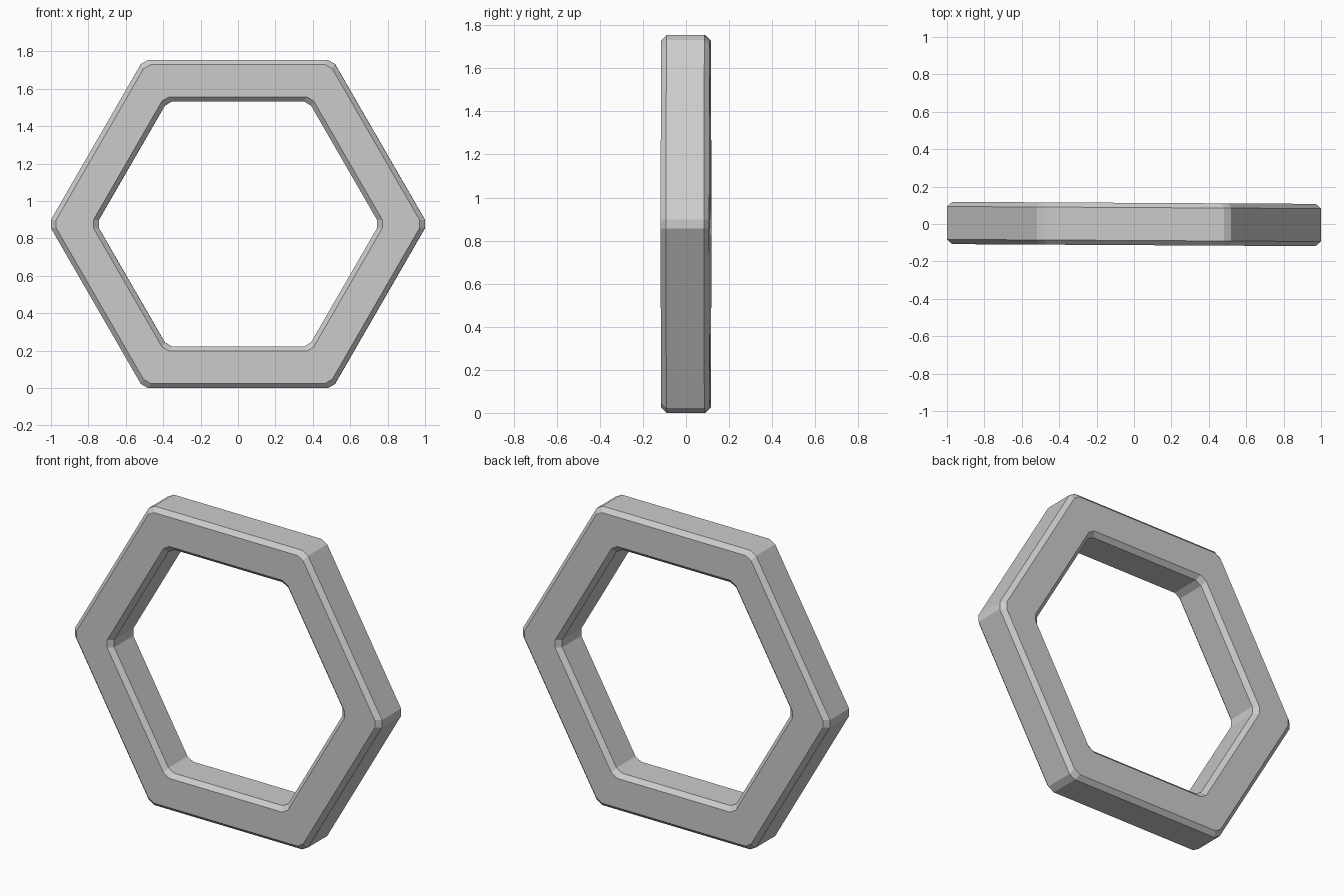
import bpy
import bmesh
from math import radians, cos, sin, tan
from mathutils import Vector

default = bpy.data.objects.get("Cube")
if default:
    bpy.data.objects.remove(default, do_unlink=True)

OUTER, INNER = 0.877, 0.655   # centre to outer and inner flats
HALF_DEPTH = 0.113
BEVEL = 0.025
CENTRE = Vector((0, 0, OUTER))

# Material
grey = bpy.data.materials.new("light grey")
grey.use_nodes = True
colour = (0.6, 0.6, 0.6, 1)
grey.diffuse_color = colour
grey.node_tree.nodes["Principled BSDF"].inputs["Base Color"].default_value = colour

# Bevelled cross-section as (distance from centre, depth)
d, b = HALF_DEPTH, BEVEL
profile = [(OUTER, b - d), (OUTER, d - b), (OUTER - b, d), (INNER + b, d),
           (INNER, d - b), (INNER, b - d), (INNER + b, -d), (OUTER - b, -d)]

# Sweep the section round a hexagon with clipped corners
bm = bmesh.new()
sections = []
for side in range(6):
    angle = radians(30 + 60 * side)
    normal = Vector((cos(angle), 0, sin(angle)))
    tangent = Vector((-sin(angle), 0, cos(angle)))
    for end in (-1, 1):
        section = []
        for apothem, y in profile:
            half = apothem * tan(radians(30)) - BEVEL
            point = CENTRE + normal * apothem + tangent * half * end
            section.append(bm.verts.new(point + Vector((0, y, 0))))
        sections.append(section)

for i, section in enumerate(sections):
    following = sections[(i + 1) % len(sections)]
    for j in range(len(profile)):
        k = (j + 1) % len(profile)
        bm.faces.new((section[j], section[k], following[k], following[j]))
bmesh.ops.recalc_face_normals(bm, faces=bm.faces)

mesh = bpy.data.meshes.new("hexagon_frame")
bm.to_mesh(mesh)
bm.free()
mesh.materials.append(grey)
frame = bpy.data.objects.new("hexagon_frame", mesh)
frame.rotation_euler.z = radians(-0.32)   # slight turn
bpy.context.collection.objects.link(frame)
